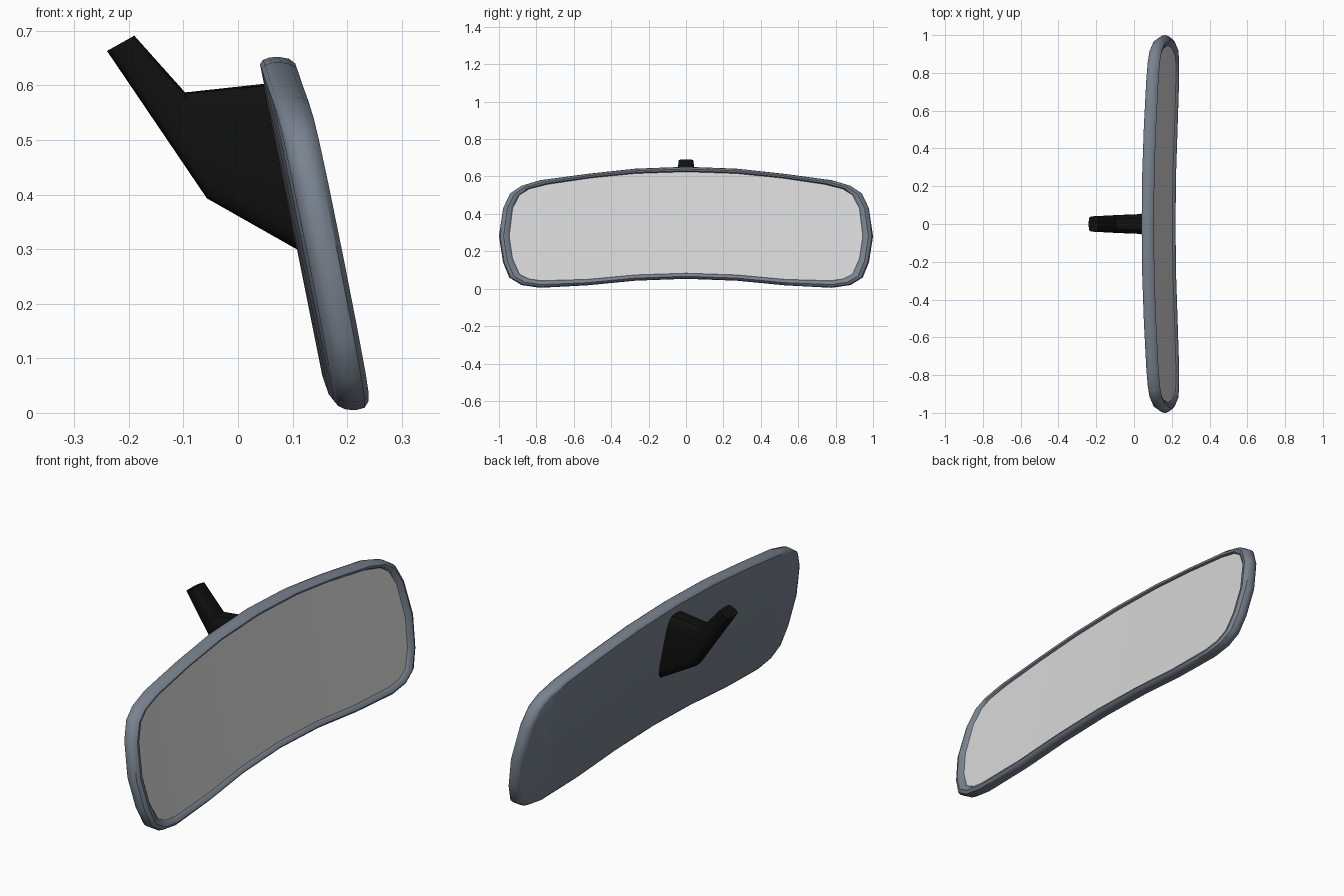
import bpy, bmesh, math

if "Cube" in bpy.data.objects:
    bpy.data.objects.remove(bpy.data.objects["Cube"])


def material(name, rgb):
    m = bpy.data.materials.new(name)
    m.diffuse_color = (*rgb, 1)
    m.use_nodes = True
    m.node_tree.nodes["Principled BSDF"].inputs["Base Color"].default_value = m.diffuse_color
    return m


housing_mat = material("slate grey plastic", (0.19, 0.225, 0.275))
glass_mat = material("mirror grey", (0.68, 0.68, 0.68))
stem_mat = material("black plastic", (0.005, 0.005, 0.005))


def make_object(name, verts, faces, mat, recalc=True, smooth=None):
    me = bpy.data.meshes.new(name)
    me.from_pydata(verts, [], faces)
    if recalc:
        bm = bmesh.new()
        bm.from_mesh(me)
        bmesh.ops.recalc_face_normals(bm, faces=bm.faces)
        bm.to_mesh(me)
        bm.free()
    me.materials.append(mat)
    ob = bpy.data.objects.new(name, me)
    bpy.context.collection.objects.link(ob)
    if smooth:
        bpy.ops.object.select_all(action='DESELECT')
        ob.select_set(True)
        bpy.context.view_layer.objects.active = ob
        bpy.ops.object.shade_smooth_by_angle(angle=math.radians(smooth))
    return ob


# Half outlines (y, z) from top centre round the end to bottom centre
outer = [(0, .652), (.27, .642), (.52, .615), (.78, .58), (.88, .55), (.94, .51),
         (.978, .43), (1, .28), (.978, .14), (.945, .06), (.88, .02), (.78, .005),
         (.53, .018), (.27, .043), (0, .053)]
inner = [(0, .625), (.27, .616), (.51, .592), (.74, .558), (.84, .533), (.89, .50),
         (.927, .43), (.945, .28), (.927, .16), (.89, .078), (.84, .052), (.77, .043),
         (.53, .05), (.27, .074), (0, .083)]


def full(half):
    return half + [(-y, z) for y, z in half[-2:0:-1]]


OUT, INN = full(outer), full(inner)
N = len(OUT)


def ring(t, depth):
    """Loop between the outer and inner outline, on the tilted, bowed plane."""
    pts = []
    for (y0, z0), (y1, z1) in zip(OUT, INN):
        y, z = y0 + (y1 - y0) * t, z0 + (z1 - z0) * t
        pts.append((.168 - .2 * z + .018 * y * y + depth, y, z))
    return pts


def cap(base=0):
    """Vertical strips joining the top of a loop to its bottom."""
    faces = []
    for k in range(-7, 7):
        ids = []
        for i in (14 - k, 13 - k, k + 1, k):
            if i % N not in ids:
                ids.append(i % N)
        faces.append([base + i for i in ids])
    return faces


def bridge(count, n):
    return [(r * n + i, r * n + (i + 1) % n, (r + 1) * n + (i + 1) % n, (r + 1) * n + i)
            for r in range(count - 1) for i in range(n)]


# Housing: rounded rim section swept round the outline, closed at the back
section = [(.5, 0), (.2, .007), (.03, .02), (0, .038), (.12, .055), (.45, .065),
           (.8, .061), (1, .051), (1, .044)]
verts = [p for t, d in section for p in ring(t, d)]
faces = bridge(len(section), N) + cap() + cap((len(section) - 1) * N)
make_object("mirror_housing", verts, faces, housing_mat, smooth=40)

# Glass
make_object("mirror_glass", ring(1, .052), cap(), glass_mat, recalc=False, smooth=30)

# Stem: rounded-rectangle rings lofted from the tip to the housing
sides = 20
stem_rings = [((-.24, .663), (-.19, .691), .041),
              ((-.057, .393), (-.097, .587), .048),
              ((.107, .3), (.05, .603), .054),
              ((.13, .295), (.07, .605), .054)]
verts = []
for (x0, z0), (x1, z1), w in stem_rings:
    for i in range(sides):
        a = math.tau * i / sides
        c, s = (math.copysign(abs(v) ** .5, v) if abs(v) > 1e-6 else 0
                for v in (math.cos(a), math.sin(a)))
        u = (s + 1) / 2
        verts.append((x0 + (x1 - x0) * u, w * c, z0 + (z1 - z0) * u))
faces = bridge(len(stem_rings), sides)
faces += [list(range(sides)), list(range(3 * sides, 4 * sides))]
make_object("mount_stem", verts, faces, stem_mat, smooth=30)
